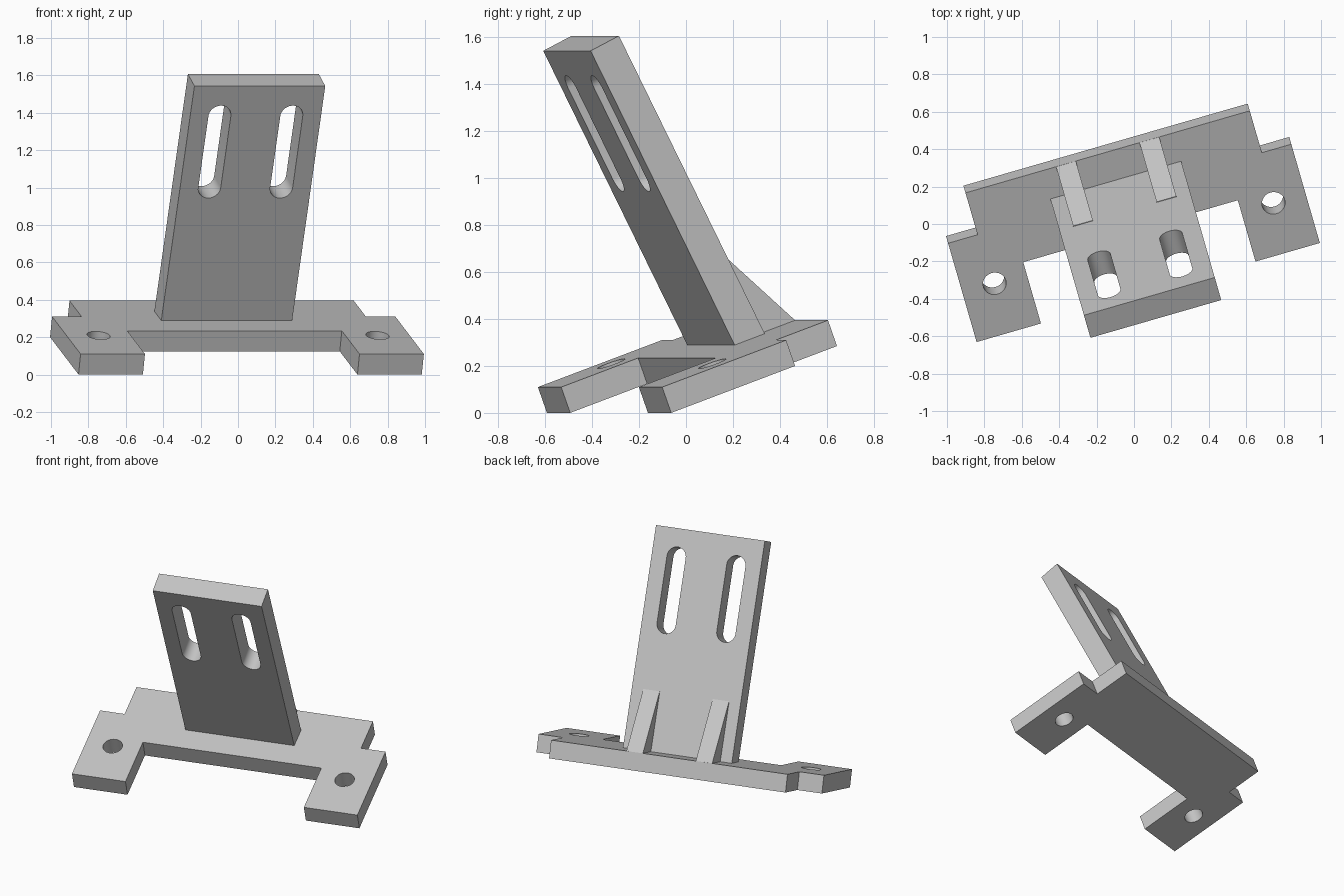
import bpy, bmesh
from math import radians, cos, sin, pi
from mathutils import Matrix

cube = bpy.data.objects.get("Cube")
if cube:
    bpy.data.objects.remove(cube, do_unlink=True)

# Single grey material
grey = bpy.data.materials.new("plain grey")
grey.use_nodes = True
colour = (0.55, 0.55, 0.55, 1)
grey.diffuse_color = colour
grey.node_tree.nodes["Principled BSDF"].inputs["Base Color"].default_value = colour


def prism(name, outline, low, high, frame):
    """Extrude a local xy outline from z = low to z = high."""
    bm = bmesh.new()
    face = bm.faces.new([bm.verts.new((x, y, low)) for x, y in outline])
    top = bmesh.ops.extrude_face_region(bm, geom=[face])["geom"]
    verts = [g for g in top if isinstance(g, bmesh.types.BMVert)]
    bmesh.ops.translate(bm, verts=verts, vec=(0, 0, high - low))
    bmesh.ops.recalc_face_normals(bm, faces=bm.faces)
    mesh = bpy.data.meshes.new(name)
    bm.to_mesh(mesh)
    bm.free()
    mesh.materials.append(grey)
    obj = bpy.data.objects.new(name, mesh)
    obj.matrix_world = frame
    bpy.context.collection.objects.link(obj)
    return obj


def slot(x, y0, y1, r, n=16):
    """Rounded slot outline; a circle when y0 equals y1."""
    steps = range(n + 1) if y1 > y0 else range(n)
    pts = []
    for y, start in ((y1, 0), (y0, pi)):
        pts += [(x + r * cos(start + pi * i / n), y + r * sin(start + pi * i / n))
                for i in steps]
    return pts


def cut(obj, outlines, depth):
    """Cut outlines through a plate, then remove the cutters."""
    for outline in outlines:
        cutter = prism("cutter", outline, -depth - 0.1, 0.1, obj.matrix_world)
        cutter.hide_render = True
        mod = obj.modifiers.new("hole", "BOOLEAN")
        mod.operation = "DIFFERENCE"
        mod.solver = "EXACT"
        mod.object = cutter
        bpy.context.view_layer.objects.active = obj
        bpy.ops.object.modifier_apply(modifier=mod.name)
        bpy.data.objects.remove(cutter, do_unlink=True)
    bpy.ops.object.select_all(action="DESELECT")
    obj.select_set(True)
    bpy.ops.object.shade_smooth_by_angle(angle=radians(30))


# Whole bracket is turned about z; each plate leans in its own frame
root = Matrix.Rotation(radians(16.1), 4, "Z") @ Matrix.Translation((-0.0285, 0, 0))
base_frame = root @ Matrix.Translation((0, -0.373, 0.11)) @ Matrix.Rotation(radians(20), 4, "X")
plate_frame = root @ Matrix.Translation((0, 0.117, 0.293)) @ Matrix.Rotation(radians(117), 4, "X")
rib_frame = root @ Matrix(((0, 0, 1, 0), (1, 0, 0, 0), (0, 1, 0, 0), (0, 0, 0, 1)))
radius = 0.0625

# Base plate with two feet, stepped ears and bolt holes
half = [(0.597, 0.363), (0.597, 0), (0.955, 0), (0.955, 0.585), (0.791, 0.585), (0.791, 0.833)]
base = prism("base_plate", half + [(-x, y) for x, y in reversed(half)], -0.117, 0, base_frame)
cut(base, [slot(side * 0.776, 0.291, 0.291, radius) for side in (-1, 1)], 0.117)

# Leaning upright with two long slots
w, h = 0.364, 1.403
upright = prism("upright_plate", [(-w, -0.06), (w, -0.06), (w, h), (-w, h)], -0.141, 0, plate_frame)
cut(upright, [slot(side * 0.2, 0.73 + radius, 1.285 - radius, radius) for side in (-1, 1)], 0.141)

# Triangular ribs behind the upright
rib = [(0.41, 0.394), (0.08, 0.683), (0.04, 0.66), (0.2, 0.31), (0.4, 0.37)]
for side, name in ((-1, "right_rib"), (1, "left_rib")):
    prism(name, rib, side * 0.232 - 0.055, side * 0.232 + 0.055, rib_frame)
